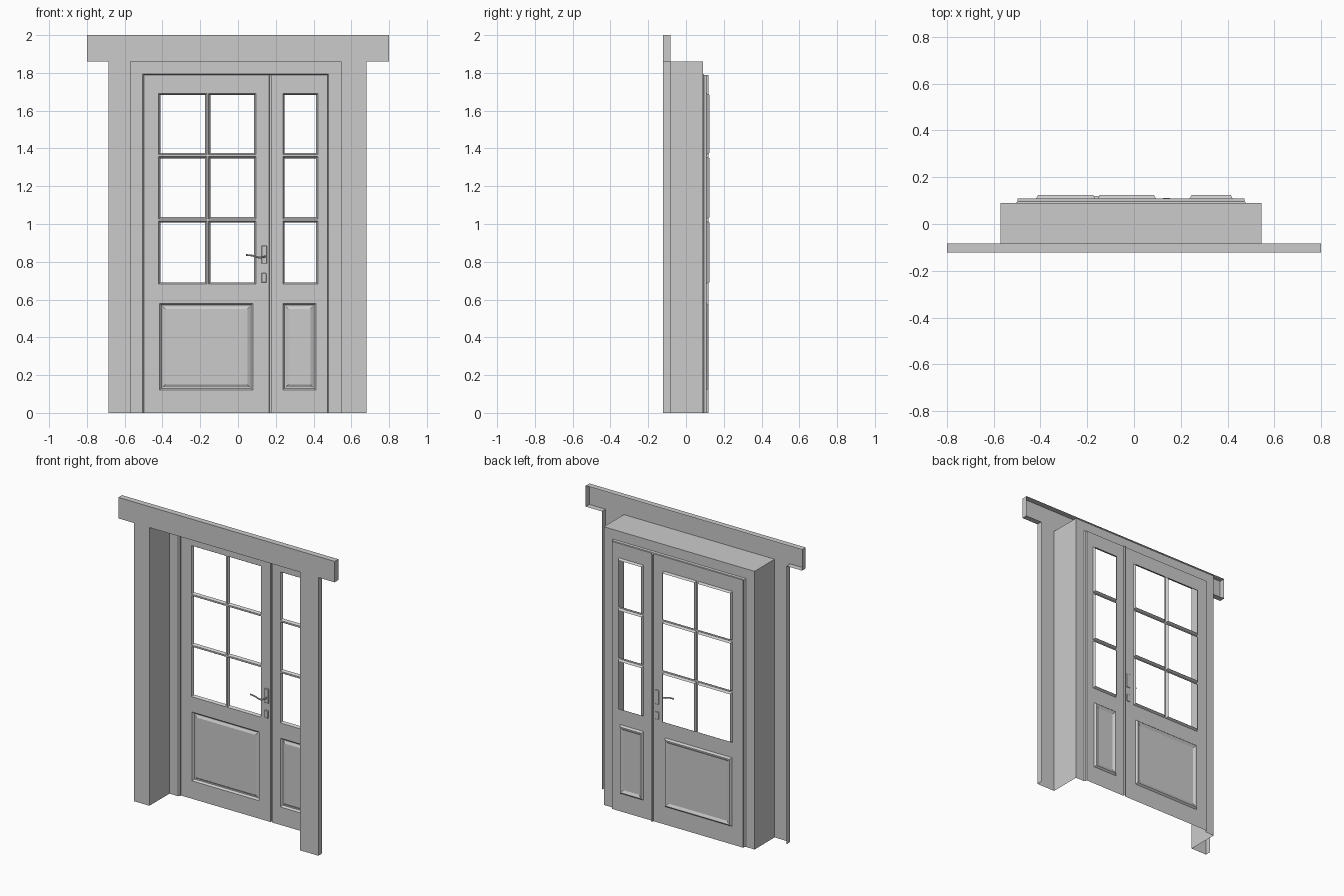
import bpy, bmesh, math
from mathutils import Vector

if "Cube" in bpy.data.objects:
    bpy.data.objects.remove(bpy.data.objects["Cube"])

FRONT, TRIM_BACK = -0.122, -0.083
FRAME_Y, LEAF_Y, BACK_Y = 0.09, 0.108, 0.124


def finish(bm, name):
    bmesh.ops.remove_doubles(bm, verts=bm.verts, dist=0.0002)
    me = bpy.data.meshes.new(name)
    bm.to_mesh(me)
    bm.free()
    ob = bpy.data.objects.new(name, me)
    bpy.context.collection.objects.link(ob)
    return ob


def rect(x0, x1, z0, z1, y, inset=0.0):
    x0, x1, z0, z1 = x0 + inset, x1 - inset, z0 + inset, z1 - inset
    return [(x0, y, z0), (x1, y, z0), (x1, y, z1), (x0, y, z1)]


def arch(x0, x1, z1, y):
    return [(x1, y, 0), (x1, y, z1), (x0, y, z1), (x0, y, 0)]


def face(bm, pts):
    bm.faces.new([bm.verts.new(p) for p in pts])


def bridge(bm, loops, closed=True):
    for a, b in zip(loops, loops[1:]):
        n = len(a)
        for i in range(n if closed else n - 1):
            j = (i + 1) % n
            face(bm, [a[i], a[j], b[j], b[i]])


# Flat casing and lintel board, hollow at the back
bm = bmesh.new()
face(bm, rect(-0.8, 0.8, 1.86, 2.0, FRONT))
face(bm, rect(-0.685, -0.57, 0, 1.86, FRONT))
face(bm, rect(0.545, 0.68, 0, 1.86, FRONT))
outline = [(0.68, 0), (0.68, 1.86), (0.8, 1.86), (0.8, 2.0),
           (-0.8, 2.0), (-0.8, 1.86), (-0.685, 1.86), (-0.685, 0)]
bridge(bm, [[(x, y, z) for x, z in outline] for y in (TRIM_BACK, FRONT)], False)
finish(bm, "casing")

# Deep reveal stepping into the fixed door frame
bm = bmesh.new()
bridge(bm, [arch(-0.57, 0.545, 1.86, FRONT), arch(-0.57, 0.545, 1.86, FRAME_Y),
            arch(-0.505, 0.48, 1.795, FRAME_Y), arch(-0.498, 0.473, 1.788, FRAME_Y + 0.006),
            arch(-0.498, 0.473, 1.788, LEAF_Y)], False)
finish(bm, "jamb_and_frame")

ROWS = [(0.682, 1.022), (1.022, 1.362), (1.362, 1.692)]


def leaf(name, x0, x1, columns, panel):
    """Thin door leaf: stiles and rails with recessed panes and a raised panel."""
    bm = bmesh.new()
    panes = []
    for ca, cb in columns:
        for i, (za, zb) in enumerate(ROWS):
            # neighbouring panes leave a narrow glazing bar between them
            panes.append((ca, cb, za + (0.005 if i else 0), zb - (0.005 if i < 2 else 0)))
    holes = panes + [panel]
    xs = sorted({x0, x1} | {v for h in holes for v in h[:2]})
    zs = sorted({0, 1.788} | {v for h in holes for v in h[2:]})
    for xa, xb in zip(xs, xs[1:]):
        for za, zb in zip(zs, zs[1:]):
            cx, cz = (xa + xb) / 2, (za + zb) / 2
            if not any(h[0] < cx < h[1] and h[2] < cz < h[3] for h in holes):
                face(bm, rect(xa, xb, za, zb, LEAF_Y))
    # bevelled pane edges
    for p in panes:
        bridge(bm, [rect(*p, LEAF_Y), rect(*p, LEAF_Y + 0.006, 0.004),
                    rect(*p, BACK_Y, 0.009)])
    # raised panel
    loops = [rect(*panel, LEAF_Y), rect(*panel, LEAF_Y + 0.012, 0.01),
             rect(*panel, LEAF_Y + 0.012, 0.016), rect(*panel, LEAF_Y + 0.004, 0.03)]
    bridge(bm, loops)
    face(bm, loops[-1])
    return finish(bm, name)


leaf("main_leaf", -0.498, 0.165, [(-0.42, -0.165), (-0.155, 0.095)],
     (-0.415, 0.08, 0.12, 0.58))
leaf("side_leaf", 0.175, 0.473, [(0.237, 0.423)], (0.237, 0.413, 0.12, 0.58))

# Groove between the two leaves
bm = bmesh.new()
bridge(bm, [[(x, y, 0), (x, y, 1.788)][::-1] for x, y in
            ((0.165, LEAF_Y), (0.166, 0.119), (0.174, 0.119), (0.175, LEAF_Y))], False)
finish(bm, "meeting_groove")


def box(name, x0, x1, y0, y1, z0, z1):
    bm = bmesh.new()
    bmesh.ops.create_cube(bm, size=1)
    for v in bm.verts:
        v.co = Vector(((x0 + x1) / 2 + v.co.x * (x1 - x0),
                       (y0 + y1) / 2 + v.co.y * (y1 - y0),
                       (z0 + z1) / 2 + v.co.z * (z1 - z0)))
    bmesh.ops.bevel(bm, geom=bm.edges[:], offset=0.002, segments=1, affect='EDGES')
    return finish(bm, name)


# Handle plate, keyhole cover and curved lever
box("handle_plate", 0.124, 0.154, 0.1, 0.112, 0.79, 0.885)
box("keyhole_cover", 0.124, 0.15, 0.1, 0.112, 0.69, 0.74)

cu = bpy.data.curves.new("handle_lever", 'CURVE')
cu.dimensions = '3D'
cu.bevel_depth = 0.005
cu.bevel_resolution = 1
cu.resolution_u = 4
cu.use_fill_caps = True
path = [(0.14, 0.106, 0.827), (0.139, 0.075, 0.827), (0.115, 0.068, 0.822),
        (0.08, 0.068, 0.832), (0.042, 0.07, 0.836)]
sp = cu.splines.new('BEZIER')
sp.bezier_points.add(len(path) - 1)
for bp, co in zip(sp.bezier_points, path):
    bp.co = co
    bp.handle_left_type = bp.handle_right_type = 'AUTO'
lever = bpy.data.objects.new("handle_lever", cu)
bpy.context.collection.objects.link(lever)
bpy.context.view_layer.objects.active = lever
lever.select_set(True)
bpy.ops.object.convert(target='MESH')
bpy.ops.object.shade_smooth_by_angle(angle=math.radians(40))
